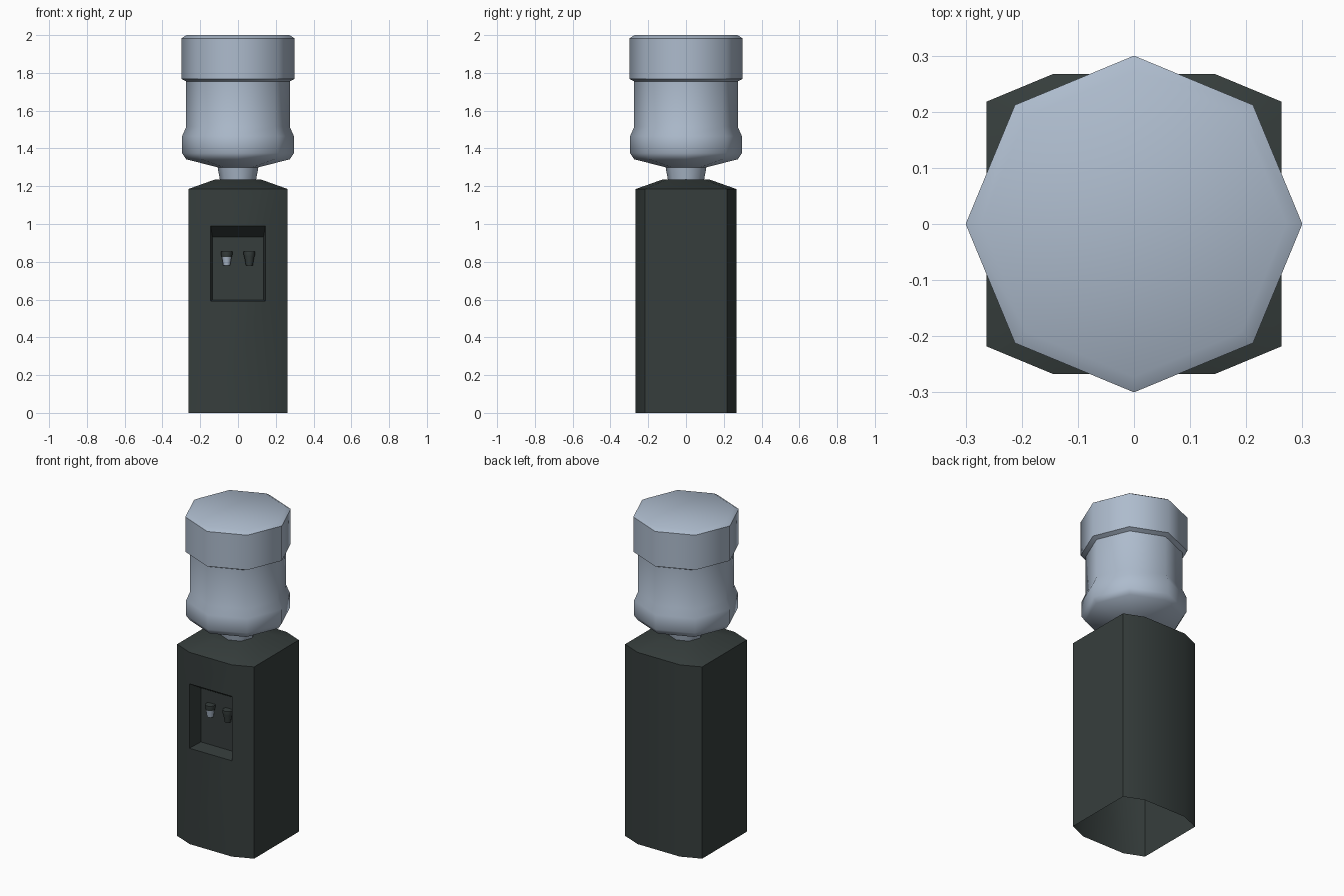
import bpy, bmesh, math

if "Cube" in bpy.data.objects:
    bpy.data.objects.remove(bpy.data.objects["Cube"])


def material(name, col):
    m = bpy.data.materials.new(name)
    m.diffuse_color = (*col, 1)
    m.use_nodes = True
    m.node_tree.nodes["Principled BSDF"].inputs["Base Color"].default_value = m.diffuse_color
    return m


DARK = material("dark_grey_green", (0.037, 0.048, 0.046))
BLUE = material("pale_blue_grey", (0.42, 0.50, 0.61))


def finish(name, bm, mat, angle, recalc=True):
    if recalc:
        bmesh.ops.recalc_face_normals(bm, faces=bm.faces)
    me = bpy.data.meshes.new(name)
    bm.to_mesh(me)
    bm.free()
    me.materials.append(mat)
    ob = bpy.data.objects.new(name, me)
    bpy.context.collection.objects.link(ob)
    bpy.ops.object.select_all(action='DESELECT')
    ob.select_set(True)
    bpy.context.view_layer.objects.active = ob
    bpy.ops.object.shade_smooth_by_angle(angle=math.radians(angle))
    return ob


def lathe(name, profile, mat, x=0, y=0, sides=8, angle=50):
    """Turned solid with capped ends from (radius, z) points, bottom to top."""
    bm = bmesh.new()
    rings = []
    for r, z in profile:
        rings.append([bm.verts.new((x + r * math.cos(math.tau * i / sides),
                                    y + r * math.sin(math.tau * i / sides), z))
                      for i in range(sides)])
    for a, b in zip(rings, rings[1:]):
        for i in range(sides):
            j = (i + 1) % sides
            bm.faces.new((a[i], a[j], b[j], b[i]))
    bm.faces.new(rings[0][::-1])
    bm.faces.new(rings[-1])
    return finish(name, bm, mat, angle)


# Cabinet: open-bottomed shell with bowed front and back, and a tap pocket
outline = [(-0.145, -0.267), (0.145, -0.267), (0.263, -0.218), (0.263, 0.218),
           (0.145, 0.267), (-0.145, 0.267), (-0.263, 0.218), (-0.263, -0.218)]
levels = [(0, 1), (0.592, 1), (0.99, 1), (1.185, 1), (1.235, 0.47)]
bm = bmesh.new()
rings = [[bm.verts.new((x * s, y * s, z)) for x, y in outline] for z, s in levels]
for k, (a, b) in enumerate(zip(rings, rings[1:])):
    for i in range(8):
        if k == 1 and i == 0:
            continue                      # opening of the pocket
        j = (i + 1) % 8
        bm.faces.new((a[i], a[j], b[j], b[i]))
bm.faces.new(rings[-1])
front = [rings[1][0], rings[1][1], rings[2][1], rings[2][0]]
back = [bm.verts.new((x, -0.17, z)) for x, z in
        [(-0.135, 0.597), (0.135, 0.597), (0.135, 0.93), (-0.135, 0.93)]]
for i in range(4):
    j = (i + 1) % 4
    bm.faces.new((front[i], front[j], back[j], back[i]))
bm.faces.new(back)
finish("cabinet", bm, DARK, 35, recalc=False)

# Upturned water bottle: neck, shoulder bulge, wall, wide base
lathe("water_bottle", [(0.095, 1.23), (0.108, 1.30), (0.275, 1.343), (0.296, 1.375),
                       (0.296, 1.465), (0.274, 1.515), (0.274, 1.755), (0.30, 1.768),
                       (0.30, 1.983), (0.272, 2.0)], BLUE)

# Taps: dark collar with a tapered spout, one pale and one dark
for side, x, mat in (("left", -0.06, BLUE), ("right", 0.06, DARK)):
    lathe(side + "_tap_collar", [(0.027, 0.825), (0.03, 0.838), (0.03, 0.855)],
          DARK, x, -0.185)
    lathe(side + "_tap_spout", [(0.018, 0.78), (0.026, 0.826)], mat, x, -0.185)
